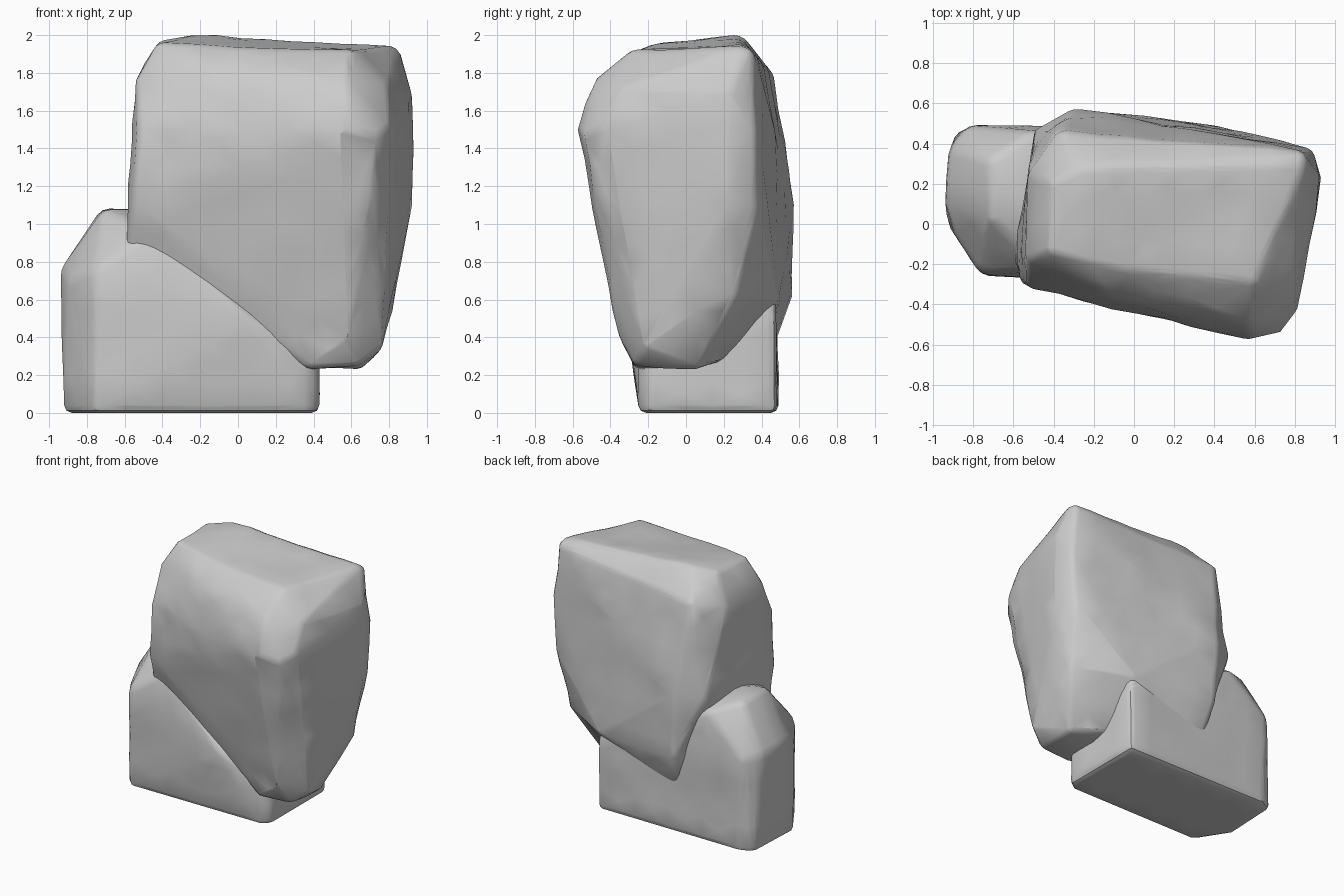
import bpy, bmesh, math
from mathutils import Vector, noise


def make_rock(name, points, bevel, rough, seed):
    """Hull of key corners, chamfered, then lightly weathered."""
    bm = bmesh.new()
    for p in points:
        bm.verts.new(p)
    bmesh.ops.convex_hull(bm, input=bm.verts)
    loose = [v for v in bm.verts if not v.link_faces]
    bmesh.ops.delete(bm, geom=loose, context='VERTS')
    bmesh.ops.dissolve_limit(bm, angle_limit=math.radians(4),
                             verts=bm.verts, edges=bm.edges)
    sharp = [e for e in bm.edges
             if len(e.link_faces) == 2 and e.calc_face_angle() > math.radians(25)]
    bmesh.ops.bevel(bm, geom=sharp, offset=bevel, segments=2, profile=0.5,
                    affect='EDGES', clamp_overlap=True)
    bmesh.ops.triangulate(bm, faces=bm.faces)
    for _ in range(3):
        long_edges = [e for e in bm.edges if e.calc_length() > 0.22]
        bmesh.ops.subdivide_edges(bm, edges=long_edges, cuts=1)
        bmesh.ops.triangulate(bm, faces=bm.faces)
    bm.normal_update()
    for v in bm.verts:
        if v.co.z > 0.06:
            v.co += v.normal * rough * noise.noise(v.co * 4 + Vector((seed, 0, 0)))
    bmesh.ops.recalc_face_normals(bm, faces=bm.faces)
    me = bpy.data.meshes.new(name)
    bm.to_mesh(me)
    bm.free()
    ob = bpy.data.objects.new(name, me)
    bpy.context.collection.objects.link(ob)
    bpy.ops.object.select_all(action='DESELECT')
    ob.select_set(True)
    bpy.context.view_layer.objects.active = ob
    bpy.ops.object.shade_smooth_by_angle(angle=math.radians(35))
    return ob


# Large leaning boulder: top, shoulders, waist, then underside
make_rock("upper_boulder", [
    (-0.42, -0.14, 1.96), (0.60, -0.29, 1.92), (-0.05, -0.23, 1.94), (0.85, 0.30, 1.94),
    (-0.25, 0.28, 2.0), (-0.42, 0.20, 1.97), (0.84, 0.36, 1.90),
    (-0.54, -0.18, 1.77), (-0.10, -0.36, 1.80), (0.58, -0.48, 1.77),
    (0.79, -0.34, 1.72), (0.93, 0.24, 1.70), (-0.36, 0.46, 1.80), (-0.53, 0.25, 1.75),
    (-0.53, -0.32, 1.50), (0.57, -0.58, 1.50), (0.73, -0.54, 1.47), (0.81, -0.44, 1.52),
    (0.89, 0.37, 1.50), (-0.56, -0.30, 1.10), (0.30, -0.43, 1.12),
    (0.60, -0.47, 1.02), (0.78, -0.36, 1.00),
    (0.92, 0.22, 1.10), (0.86, 0.37, 1.10), (-0.30, 0.58, 1.10), (-0.49, 0.46, 1.10),
    (-0.60, -0.20, 0.85), (-0.28, 0.56, 0.62), (0.40, 0.49, 0.60), (0.82, 0.27, 0.62),
    (0.82, 0.06, 0.54), (0.58, -0.35, 0.38), (0.76, -0.22, 0.34),
    (0.66, 0.07, 0.24), (0.64, -0.28, 0.24),
    (0.38, -0.27, 0.24), (0.34, 0.05, 0.24), (-0.25, 0.47, 0.34),
    (-0.50, 0.20, 0.60)], 0.03, 0.015, 3)

# Upright base stone with a bulging front and a rounded right corner
make_rock("base_stone", [
    (-0.92, 0.0, 0.0), (-0.90, 0.44, 0.0), (-0.80, 0.49, 0.0), (-0.76, -0.25, 0.0),
    (0.36, -0.25, 0.0), (0.43, -0.20, 0.0), (0.43, 0.48, 0.0),
    (-0.94, 0.10, 0.76), (-0.92, 0.38, 0.74), (-0.83, 0.49, 0.72), (-0.90, -0.05, 0.70),
    (-0.76, -0.25, 0.76), (-0.40, -0.28, 0.66), (0.05, -0.31, 0.52),
    (0.36, -0.25, 0.30), (0.43, -0.20, 0.30), (0.43, 0.47, 0.64),
    (-0.71, 0.02, 1.08), (-0.72, 0.32, 1.08), (-0.50, 0.46, 1.00),
    (-0.45, -0.24, 0.96), (-0.45, 0.10, 1.08)], 0.04, 0.01, 8)
